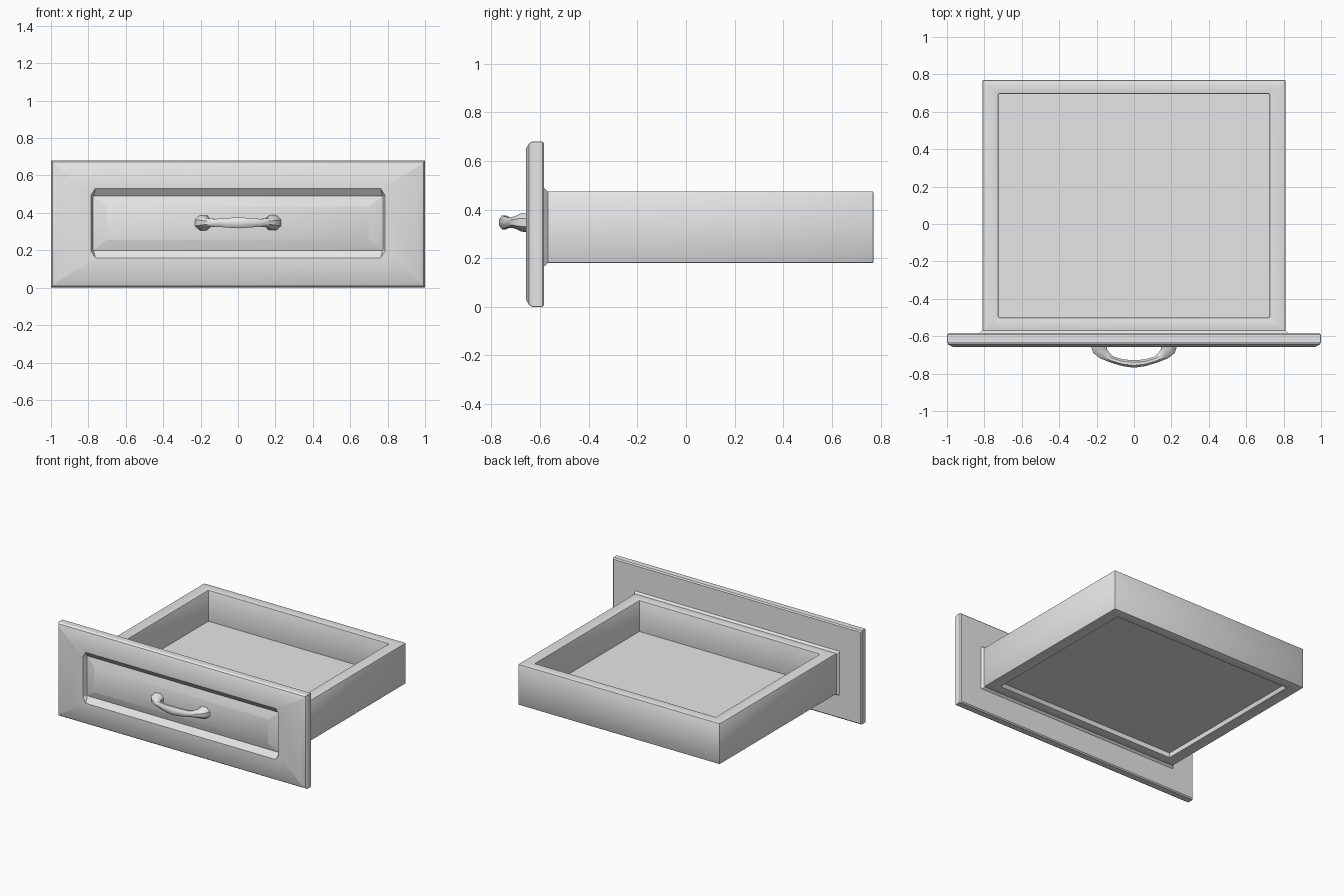
import bpy, bmesh, math
from mathutils import Vector

if "Cube" in bpy.data.objects:
    bpy.data.objects.remove(bpy.data.objects["Cube"], do_unlink=True)

grey = bpy.data.materials.new("plain grey")
grey.use_nodes = True
grey.diffuse_color = (0.8, 0.8, 0.8, 1)
grey.node_tree.nodes["Principled BSDF"].inputs["Base Color"].default_value = (0.8, 0.8, 0.8, 1)


def loft(name, rings, closed=False, bevel=0, angle=25):
    """Skin a list of matching point rings; cap the ends or join them."""
    bm = bmesh.new()
    loops = [[bm.verts.new(p) for p in ring] for ring in rings]
    n = len(loops[0])
    pairs = list(zip(loops, loops[1:]))
    if closed:
        pairs.append((loops[-1], loops[0]))
    else:
        bm.faces.new(loops[0])
        bm.faces.new(loops[-1])
    for a, b in pairs:
        for i in range(n):
            j = (i + 1) % n
            bm.faces.new((a[i], a[j], b[j], b[i]))
    bmesh.ops.recalc_face_normals(bm, faces=bm.faces)
    if bevel:
        bmesh.ops.bevel(bm, geom=bm.edges[:], offset=bevel, segments=2,
                        profile=0.5, affect='EDGES')
    mesh = bpy.data.meshes.new(name)
    bm.to_mesh(mesh)
    bm.free()
    mesh.materials.append(grey)
    obj = bpy.data.objects.new(name, mesh)
    bpy.context.collection.objects.link(obj)
    bpy.ops.object.select_all(action='DESELECT')
    obj.select_set(True)
    bpy.context.view_layer.objects.active = obj
    bpy.ops.object.shade_smooth_by_angle(angle=math.radians(angle))
    return obj


def upright(hx, z0, z1, y, cx=0.002, cz=0.002):
    """Rectangle facing the front, with clipped corners."""
    return [(-hx + cx, y, z0), (hx - cx, y, z0), (hx, y, z0 + cz), (hx, y, z1 - cz),
            (hx - cx, y, z1), (-hx + cx, y, z1), (-hx, y, z1 - cz), (-hx, y, z0 + cz)]


def level(hx, y0, y1, z):
    """Rectangle lying flat."""
    return [(-hx, y0, z), (hx, y0, z), (hx, y1, z), (-hx, y1, z)]


# Front panel: rounded edge, sunken channel and raised field
loft("front_panel", [
    upright(0.992, 0.008, 0.672, -0.583),
    upright(1.0, 0.0, 0.68, -0.591),
    upright(1.0, 0.0, 0.68, -0.632),
    upright(0.992, 0.008, 0.672, -0.645),
    upright(0.97, 0.028, 0.652, -0.657),
    upright(0.787, 0.16, 0.53, -0.657, 0.024, 0.038),
    upright(0.774, 0.2, 0.49, -0.625),
    upright(0.7, 0.255, 0.435, -0.652),
])

# Flared trim where the box meets the panel
loft("box_trim", [
    upright(0.825, 0.166, 0.49, -0.585),
    upright(0.817, 0.172, 0.482, -0.576),
    upright(0.807, 0.183, 0.471, -0.565),
])

# Four walls of the open box
outer, inner = (0.81, -0.58, 0.77), (0.725, -0.5, 0.695)
loft("box_walls", [level(*outer, 0.18), level(*outer, 0.475),
                   level(*inner, 0.475), level(*inner, 0.18)], closed=True, bevel=0.005)

# Floor, set slightly above the lower rim
loft("box_floor", [level(0.735, -0.51, 0.705, 0.215), level(0.735, -0.51, 0.705, 0.25)])

# Arched pull: x, y, half thickness, half height along one half, then mirrored
half = [(-0.186, -0.645, 0.048, 0.042), (-0.181, -0.672, 0.042, 0.038),
        (-0.162, -0.696, 0.03, 0.025), (-0.12, -0.724, 0.018, 0.021),
        (-0.06, -0.742, 0.018, 0.026), (0.0, -0.748, 0.021, 0.03)]
path = half + [(-x, y, t, h) for x, y, t, h in reversed(half[:-1])]
rings = []
for i, (x, y, t, h) in enumerate(path):
    a, b = path[max(i - 1, 0)], path[min(i + 1, len(path) - 1)]
    along = Vector((b[0] - a[0], b[1] - a[1], 0)).normalized()
    if i in (0, len(path) - 1):
        along = Vector((0, -1 if i == 0 else 1, 0))
    side = Vector((along.y, -along.x, 0))
    ring = []
    for k in range(8):
        ang = math.radians(22.5 + 45 * k)
        ring.append(Vector((x, y, 0.347)) + side * t * 1.06 * math.cos(ang)
                    + Vector((0, 0, h * 1.06 * math.sin(ang))))
    rings.append(ring)
loft("pull_handle", rings, angle=40)
